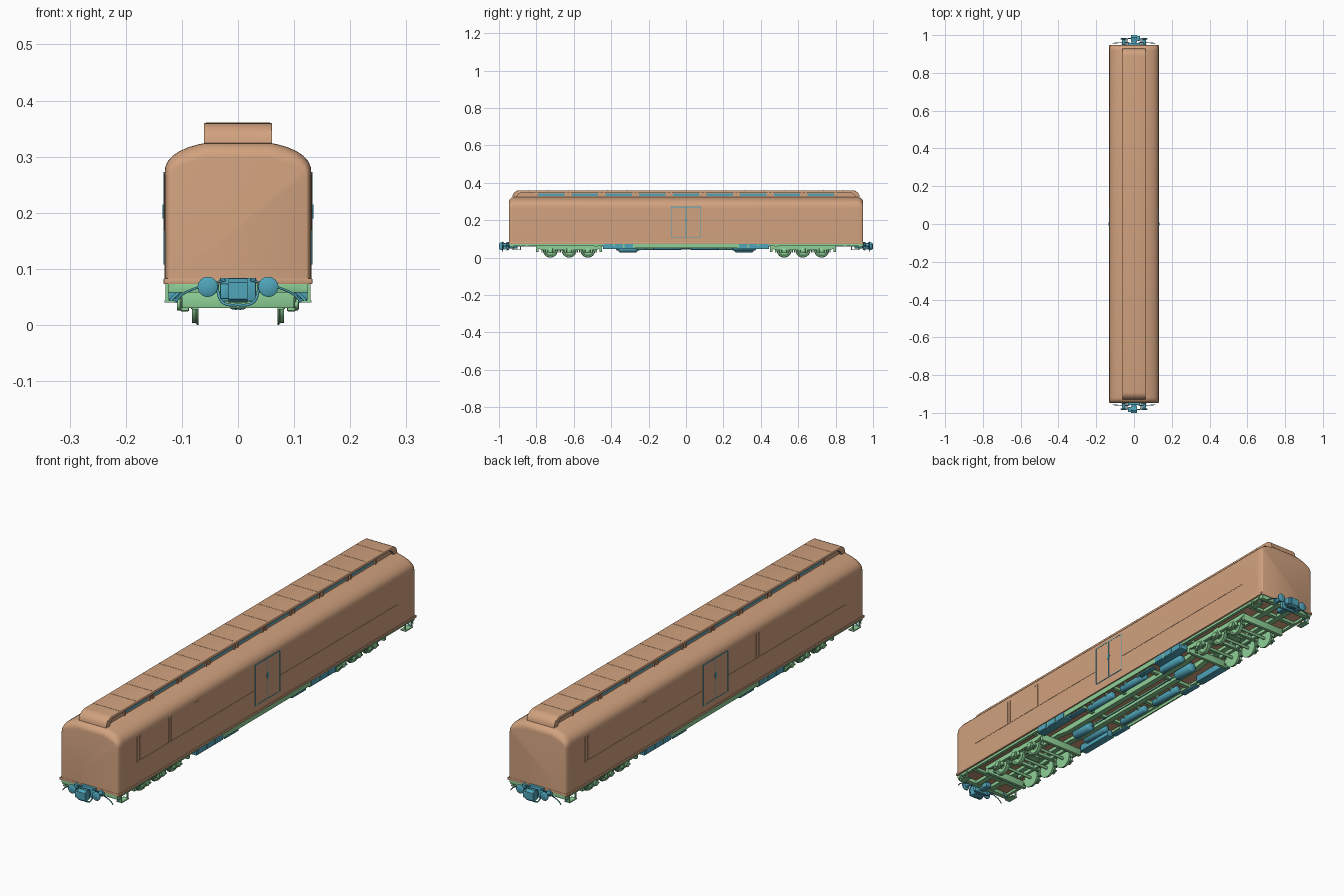
import bpy, bmesh, math
from mathutils import Matrix, Vector

if "Cube" in bpy.data.objects:
    bpy.data.objects.remove(bpy.data.objects["Cube"])


def material(name, col):
    m = bpy.data.materials.new(name)
    m.diffuse_color = (*col, 1)
    m.use_nodes = True
    m.node_tree.nodes["Principled BSDF"].inputs["Base Color"].default_value = m.diffuse_color
    return m


BODY = material("body_tan", (0.64, 0.36, 0.21))
FRAME = material("frame_green", (0.27, 0.63, 0.31))
GEAR = material("gear_blue", (0.08, 0.38, 0.5))


def finish(bm, name, mat):
    bmesh.ops.recalc_face_normals(bm, faces=bm.faces)
    me = bpy.data.meshes.new(name)
    bm.to_mesh(me)
    bm.free()
    ob = bpy.data.objects.new(name, me)
    me.materials.append(mat)
    bpy.context.collection.objects.link(ob)
    return ob


def box(name, x, y, z, mat, bevel=0.0):
    """Box from (min, max) ranges."""
    bm = bmesh.new()
    bmesh.ops.create_cube(bm, size=1)
    for v in bm.verts:
        v.co = Vector([(r[0] + r[1]) / 2 + c * (r[1] - r[0]) for r, c in zip((x, y, z), v.co)])
    if bevel:
        bmesh.ops.bevel(bm, geom=bm.edges[:], offset=bevel, segments=2, profile=0.5, affect='EDGES')
    return finish(bm, name, mat)


def mid(c, w):
    return (c - w / 2, c + w / 2)


def lathe(name, center, prof, axis, mat, n=24):
    """Round part from (offset along axis, radius) pairs."""
    bm = bmesh.new()
    rings = []
    for a, r in prof:
        ring = []
        for i in range(n):
            t = 2 * math.pi * i / n
            p, q = r * math.cos(t), r * math.sin(t)
            co = {'X': (a, p, q), 'Y': (p, a, q), 'Z': (p, q, a)}[axis]
            ring.append(bm.verts.new(Vector(co) + Vector(center)))
        rings.append(ring)
    for r0, r1 in zip(rings, rings[1:]):
        for i in range(n):
            bm.faces.new((r0[i], r0[i - 1], r1[i - 1], r1[i]))
    bm.faces.new(rings[0])
    bm.faces.new(rings[-1])
    return finish(bm, name, mat)


def tank(name, c, r, length, axis='Y'):
    h, b = length / 2, r * 0.35
    return lathe(name, c, [(-h, r * .6), (-h + b * .5, r * .9), (-h + b, r), (h - b, r),
                           (h - b * .5, r * .9), (h, r * .6)], axis, GEAR, 20)


def side_prism(name, prof, x, mat, bevel=0.0):
    """Side outline of (y, z) points extruded across x."""
    bm = bmesh.new()
    f = bm.faces.new([bm.verts.new((x[0], p, q)) for p, q in prof])
    new = bmesh.ops.extrude_face_region(bm, geom=[f])['geom']
    bmesh.ops.translate(bm, vec=(x[1] - x[0], 0, 0), verts=[v for v in new if isinstance(v, bmesh.types.BMVert)])
    if bevel:
        rim = [e for e in bm.edges if abs(e.verts[0].co.x - e.verts[1].co.x) < 1e-6
               and min(v.co.z for v in e.verts) > 0.349]
        bmesh.ops.bevel(bm, geom=rim, offset=bevel, segments=3, profile=0.5, affect='EDGES')
    return finish(bm, name, mat)


def tube(name, pts, r, mat):
    cu = bpy.data.curves.new(name, 'CURVE')
    cu.dimensions = '3D'
    cu.bevel_depth, cu.bevel_resolution, cu.use_fill_caps = r, 2, True
    sp = cu.splines.new('NURBS')
    sp.points.add(len(pts) - 1)
    for p, co in zip(sp.points, pts):
        p.co = (*co, 1)
    sp.use_endpoint_u, sp.order_u = True, min(4, len(pts))
    cu.materials.append(mat)
    ob = bpy.data.objects.new(name, cu)
    bpy.context.collection.objects.link(ob)


# car body: cross-section lofted along y with rounded ends
half = [(0.131, 0.077), (0.131, 0.265), (0.130, 0.281), (0.125, 0.292), (0.116, 0.302), (0.104, 0.310),
        (0.088, 0.317), (0.070, 0.322), (0.058, 0.3245)]
section = half + [(-x, z) for x, z in reversed(half)]
R = 0.03
angles = [math.pi / 2 * i / 6 for i in range(7)]
ends = [(R * (1 - math.cos(a)), R * (1 - math.sin(a))) for a in angles]
stations = [(-0.947 + d, t) for d, t in ends] + [(0.947 - d, t) for d, t in reversed(ends)]
bm = bmesh.new()
rows = []
for y, t in stations:
    rows.append([bm.verts.new((x * (1 - 0.3 * t / 0.131), y,
                               z - t * 0.9 * max(0, min(1, (z - 0.265) / 0.05)))) for x, z in section])
for a, b in zip(rows, rows[1:]):
    for i in range(len(section)):
        bm.faces.new((a[i], a[i - 1], b[i - 1], b[i]))
bm.faces.new(rows[0])
bm.faces.new(rows[-1])
finish(bm, "car_body", BODY)
box("body_sill", (-0.1325, 0.1325), (-0.948, 0.948), (0.073, 0.083), BODY, 0.001)

# clerestory: overhanging roof with end hoods, recessed wall, mullions and seams
arc = [(0.928 - 0.038 * (1 - math.cos(a)), 0.324 + 0.036 * math.sin(a)) for a in angles]
inner = [(0.905, 0.322), (0.900, 0.336), (0.885, 0.347)]
outline = arc + [(-y, z) for y, z in reversed(arc)] + [(-y, z) for y, z in inner] + list(reversed(inner))
side_prism("clerestory_roof", outline, (-0.061, 0.061), BODY, 0.003)
box("clerestory_wall", (-0.05, 0.05), (-0.91, 0.91), (0.32, 0.35), BODY)
for i in range(-8, 9):
    box("roof_seam", (-0.057, 0.057), mid(i * 0.105, 0.004), (0.3595, 0.3607), BODY)
for s in (-1, 1):
    for i in range(-4, 5):
        y = i * 0.18
        box("clerestory_window", mid(s * 0.0505, 0.003), mid(y, 0.14), (0.331, 0.344), GEAR)
        for d in (-0.08, 0.08):
            box("clerestory_mullion", mid(s * 0.052, 0.008), mid(y + d, 0.008), (0.322, 0.348), BODY)

# body sides: belt rails, posts, sliding door pair
for s in (-1, 1):
    for a, b in ((-0.83, -0.085), (0.085, 0.83)):
        box("belt_rail", mid(s * 0.1312, 0.002), (a, b), (0.168, 0.171), BODY)
    for y in ((-0.82, -0.62, -0.45) if s > 0 else (-0.27, 0.45, 0.82)):
        for d in (-0.008, 0.008):
            box("side_post", mid(s * 0.1312, 0.0022), mid(y + d, 0.003), (0.17, 0.27), BODY)
    X = s * 0.1312
    box("side_door", mid(X, 0.002), (-0.077, 0.077), (0.11, 0.27), BODY)
    for y in (-0.078, 0, 0.078):
        box("door_frame_post", mid(X, 0.0036), mid(y, 0.003), (0.108, 0.272), GEAR)
    for z in (0.109, 0.271):
        box("door_frame_rail", mid(X, 0.0036), (-0.079, 0.079), mid(z, 0.003), GEAR)
    box("door_handle", mid(s * 0.133, 0.003), mid(0, 0.007), (0.19, 0.215), GEAR, 0.0008)
    box("door_latch", mid(s * 0.133, 0.003), mid(0, 0.016), mid(0.203, 0.005), GEAR)

# underframe: solebars, centre beams, cross members
for s in (-1, 1):
    box("solebar", mid(s * 0.119, 0.012), (-0.945, 0.945), (0.063, 0.075), FRAME)
    side_prism("truss_beam", [(-0.47, 0.075), (-0.33, 0.052), (0.33, 0.052), (0.47, 0.075)],
               mid(s * 0.124, 0.006), FRAME)
    side_prism("centre_beam", [(-0.94, 0.075), (-0.94, 0.06), (-0.42, 0.06), (-0.36, 0.05), (0.36, 0.05),
                               (0.42, 0.06), (0.94, 0.06), (0.94, 0.075)], mid(s * 0.033, 0.024), FRAME)
for y in (-0.85, -0.48, -0.2, 0, 0.2, 0.48, 0.85):
    box("cross_member", (-0.12, 0.12), mid(y, 0.016), (0.061, 0.075), FRAME)

# equipment under the floor: tanks, brake cylinders, battery boxes
for sx in (-1, 1):
    for sy in (-1, 1):
        tank("air_tank", (sx * 0.084, sy * 0.1, 0.056), 0.015, 0.15)
        box("battery_box", mid(sx * 0.11, 0.034), mid(sy * 0.36, 0.17), (0.046, 0.077), GEAR, 0.002)
        for k in (-1, 0, 1):
            box("battery_box_lid", mid(sx * 0.1275, 0.003), mid(sy * 0.36 + k * 0.054, 0.046), (0.05, 0.073), GEAR)
        for k in (-0.06, 0.06):
            box("tank_bracket", mid(sx * 0.084, 0.034), mid(sy * 0.1 + k * 0.7, 0.006), (0.055, 0.076), FRAME)
        box("tool_rack", mid(sx * 0.112, 0.022), mid(sy * 0.215, 0.09), (0.041, 0.048), GEAR, 0.002)
        box("rack_hanger", mid(sx * 0.112, 0.006), mid(sy * 0.215, 0.01), (0.045, 0.075), FRAME)
for s in (-1, 1):
    tank("brake_cylinder", (-s * 0.004, s * 0.31, 0.047), 0.02, 0.1)
    tank("reservoir", (s * 0.062, s * 0.31, 0.054), 0.016, 0.13)
    tube("brake_rod", [(0, s * 0.26, 0.047), (0, 0, 0.044), (0, -s * 0.2, 0.047)], 0.0025, GEAR)

# three-axle bogies
WR = 0.040
for e in (-1, 1):
    yc = e * 0.625
    for k in (-1, 0, 1):
        y = yc + k * 0.1
        lathe("axle", (0, y, WR), [(-0.098, 0.006), (0.098, 0.006)], 'X', FRAME, 12)
        for s in (-1, 1):
            prof = [(0.070, 0.031), (0.070, WR), (0.073, WR), (0.0745, WR - 0.003), (0.082, WR - 0.004),
                    (0.082, 0.030), (0.078, 0.027), (0.078, 0.013), (0.084, 0.011), (0.084, 0.004)]
            lathe("wheel", (0, y, WR), [(0.070, 0.004)] + prof if s > 0 else
                  [(-a, r) for a, r in [(0.070, 0.004)] + prof], 'X', FRAME, 28)
            box("axle_box", mid(s * 0.095, 0.016), mid(y, 0.026), (0.024, 0.052), FRAME, 0.003)
            lathe("axle_cap", (s * 0.105, y, 0.037), [(-0.004, 0.011), (0.002, 0.011), (0.004, 0.007)], 'X', FRAME, 16)
            for d in (-0.02, 0.02):
                lathe("coil_spring", (s * 0.095, y + d, 0.044), [(-0.015, 0.006), (0.012, 0.006)], 'Z', FRAME, 12)
                box("spring_seat", mid(s * 0.095, 0.014), mid(y + d, 0.014), (0.026, 0.03), FRAME)
            for d in (-0.045, 0.045):
                box("brake_shoe", mid(s * 0.076, 0.012), mid(y + d, 0.006), (0.028, 0.05), FRAME)
    for s in (-1, 1):
        side_prism("bogie_side_frame", [(yc + a, z) for a, z in
                   ((-0.175, 0.05), (-0.145, 0.042), (0.145, 0.042), (0.175, 0.05), (0.175, 0.062), (-0.175, 0.062))],
                   mid(s * 0.095, 0.012), FRAME)
        box("bogie_inner_rail", mid(s * 0.045, 0.012), mid(yc, 0.29), (0.044, 0.058), FRAME)
    for d in (-0.17, -0.05, 0.05, 0.17):
        box("bogie_cross_beam", (-0.1, 0.1), mid(yc + d, 0.014), (0.03 if abs(d) > 0.1 else 0.046, 0.06), FRAME, 0.002)
    box("bogie_bolster", (-0.1, 0.1), mid(yc, 0.03), (0.056, 0.068), FRAME, 0.002)
    lathe("bogie_pivot", (0, yc, 0.065), [(-0.012, 0.025), (0.012, 0.025)], 'Z', FRAME)

# car ends: headstock, buffers, coupler, hoses, steps
for e in (-1, 1):
    box("headstock", (-0.125, 0.125), mid(e * 0.935, 0.02), (0.058, 0.075), FRAME, 0.001)
    side_prism("coupler_head", [(e * a, z) for a, z in
               ((0.966, 0.045), (0.99, 0.04), (1.0, 0.046), (1.0, 0.076), (0.988, 0.083), (0.966, 0.078))],
               (-0.017, 0.017), GEAR)
    box("coupler_claw", mid(e * 0.024, 0.016), mid(e * 0.983, 0.026), (0.046, 0.074), GEAR, 0.003)
    box("coupler_shank", (-0.012, 0.012), mid(e * 0.94, 0.08), (0.05, 0.07), GEAR, 0.002)
    box("coupler_guide", (-0.032, 0.032), mid(e * 0.952, 0.012), (0.042, 0.084), GEAR, 0.002)
    for s in (-1, 1):
        lathe("buffer", (s * 0.054, 0, 0.068), [(e * a, r) for a, r in
              ((0.94, 0.013), (0.95, 0.013), (0.952, 0.009), (0.975, 0.008), (0.977, 0.017), (0.981, 0.018),
               (0.984, 0.013))], 'Y', GEAR)
        tube("brake_hose", [(s * 0.036, e * 0.945, 0.07), (s * 0.037, e * 0.975, 0.07), (s * 0.036, e * 0.982, 0.04),
                            (s * 0.018, e * 0.984, 0.034), (0, e * 0.98, 0.036)], 0.0025, GEAR)
        tube("uncoupling_lever", [(s * 0.022, e * 0.96, 0.08), (s * 0.08, e * 0.962, 0.066),
                                  (s * 0.1, e * 0.957, 0.06), (s * 0.112, e * 0.957, 0.04)], 0.002, GEAR)
        for d in (0.885, 0.925):
            box("step_hanger", mid(s * 0.126, 0.006), mid(e * d, 0.005), (0.04, 0.076), FRAME)
        box("step_tread", mid(s * 0.119, 0.024), mid(e * 0.905, 0.046), (0.04, 0.044), FRAME)
        tube("step_brace", [(s * 0.095, e * 0.925, 0.068), (s * 0.12, e * 0.925, 0.044)], 0.003, GEAR)

# smooth shading with sharp edges kept
bpy.ops.object.select_all(action='DESELECT')
for ob in bpy.context.scene.objects:
    if ob.type == 'MESH':
        ob.select_set(True)
        bpy.context.view_layer.objects.active = ob
bpy.ops.object.shade_smooth_by_angle(angle=math.radians(35))
